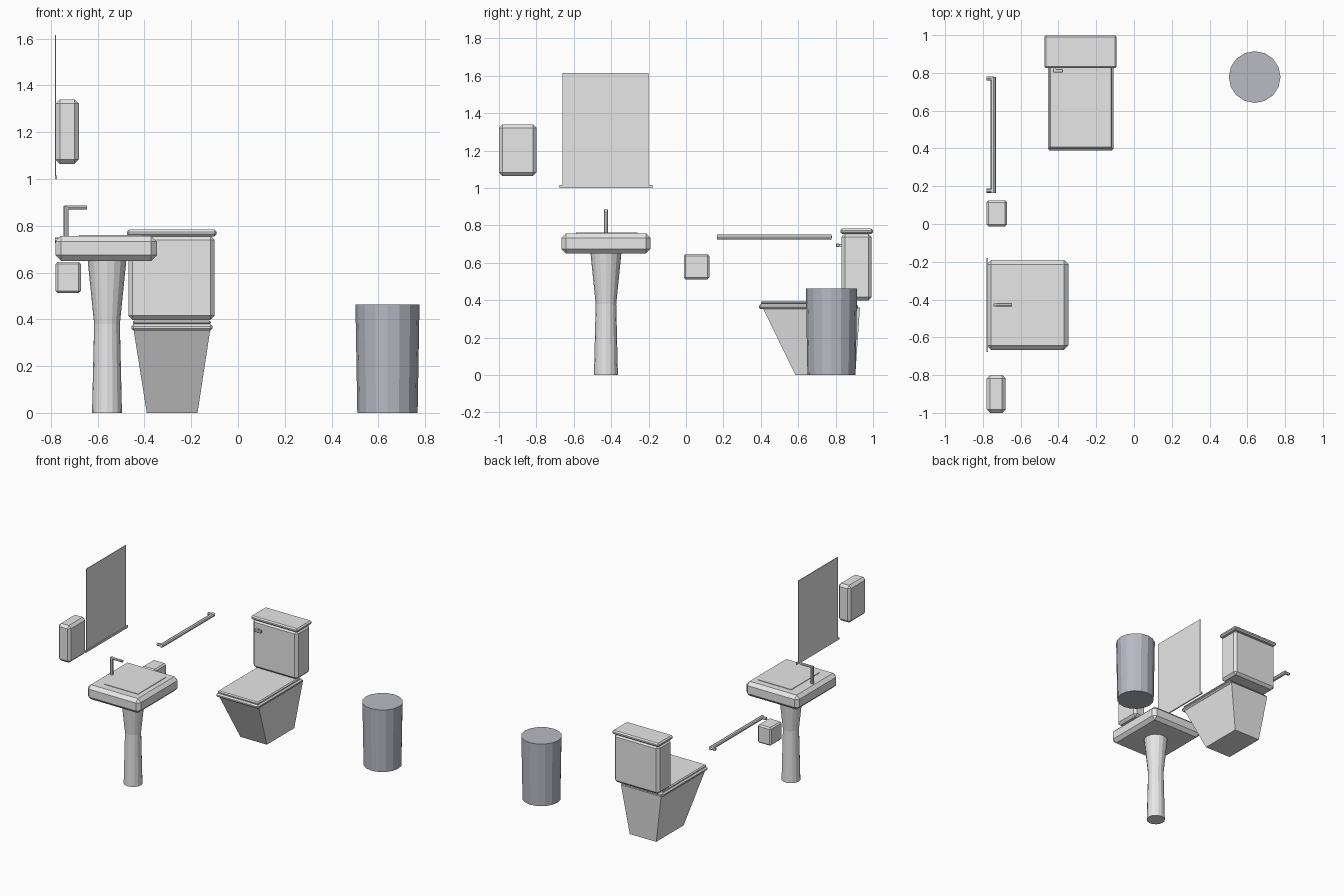
import bpy, bmesh, math
from mathutils import Vector

cube = bpy.data.objects.get("Cube")
if cube:
    bpy.data.objects.remove(cube, do_unlink=True)


def material(name, rgb):
    m = bpy.data.materials.new(name)
    m.use_nodes = True
    color = (*rgb, 1)
    m.diffuse_color = color
    m.node_tree.nodes["Principled BSDF"].inputs["Base Color"].default_value = color
    return m


porcelain = material("porcelain_grey", (0.8, 0.8, 0.8))
bin_grey = material("bin_blue_grey", (0.48, 0.49, 0.55))


def finish(bm, name, mat):
    bmesh.ops.recalc_face_normals(bm, faces=bm.faces)
    mesh = bpy.data.meshes.new(name)
    bm.to_mesh(mesh)
    bm.free()
    mesh.materials.append(mat)
    obj = bpy.data.objects.new(name, mesh)
    bpy.context.collection.objects.link(obj)
    return obj


def box(name, x, y, z, bevel=0, mat=porcelain):
    """Box from its three ranges, with chamfered edges."""
    bm = bmesh.new()
    bmesh.ops.create_cube(bm, size=1)
    for v in bm.verts:
        v.co = [sum(r) / 2 + c * (r[1] - r[0]) for r, c in zip((x, y, z), v.co)]
    if bevel:
        bmesh.ops.bevel(bm, geom=bm.edges[:], offset=bevel, segments=1,
                        affect='EDGES', profile=0.5)
    return finish(bm, name, mat)


def lathe(name, center, profile, sides, mat=porcelain):
    """Capped stack of polygon rings from (radius, height) pairs."""
    bm = bmesh.new()
    rings = []
    for r, z in profile:
        angles = [math.tau * i / sides for i in range(sides)]
        rings.append([bm.verts.new((center[0] + r * math.cos(a),
                                    center[1] + r * math.sin(a), z)) for a in angles])
    for low, high in zip(rings, rings[1:]):
        for i in range(sides):
            j = (i + 1) % sides
            bm.faces.new((low[i], low[j], high[j], high[i]))
    bm.faces.new(rings[0])
    bm.faces.new(rings[-1])
    return finish(bm, name, mat)


def rod(name, start, end, radius, sides=8):
    """Capped cylinder between two points."""
    start, end = Vector(start), Vector(end)
    bm = bmesh.new()
    bmesh.ops.create_cone(bm, cap_ends=True, segments=sides, radius1=radius,
                          radius2=radius, depth=(end - start).length)
    turn = Vector((0, 0, 1)).rotation_difference(end - start).to_matrix()
    bmesh.ops.rotate(bm, verts=bm.verts, matrix=turn)
    bmesh.ops.translate(bm, verts=bm.verts, vec=(start + end) / 2)
    return finish(bm, name, porcelain)


# Wall mirror with its lower ledge
box("mirror", (-0.782, -0.777), (-0.66, -0.2), (1.005, 1.615))
box("mirror_ledge", (-0.782, -0.773), (-0.677, -0.18), (1.0, 1.015))

# Wall dispensers
box("towel_dispenser", (-0.78, -0.68), (-1.0, -0.8), (1.065, 1.34), 0.018)
box("paper_holder", (-0.78, -0.672), (-0.012, 0.125), (0.512, 0.646), 0.01)

# Washbasin on a flared pedestal
sink_y = -0.428
lathe("sink_pedestal", (-0.56, sink_y),
      [(0.064, 0), (0.055, 0.38), (0.083, 0.655)], 16)
box("sink_basin", (-0.78, -0.347), (-0.666, -0.19), (0.65, 0.757), 0.024)
box("basin_panel", (-0.68, -0.407), (-0.588, -0.26), (0.755, 0.761))

# Tap
rod("tap_riser", (-0.735, sink_y, 0.755), (-0.735, sink_y, 0.885), 0.011)
rod("tap_spout", (-0.742, sink_y, 0.878), (-0.645, sink_y, 0.878), 0.009)

# Towel rail and its two brackets
rod("towel_rail", (-0.745, 0.165, 0.738), (-0.745, 0.778, 0.738), 0.014)
for side, y in (("front", 0.176), ("back", 0.77)):
    rod("rail_bracket_" + side, (-0.782, y, 0.738), (-0.745, y, 0.738), 0.011)

# Toilet bowl: tapered block with a strongly raked front
bowl = box("toilet_bowl", (-0.447, -0.118), (0.41, 0.93), (0, 0.36))
for v in bowl.data.vertices:
    if v.co.z < 0.1:
        v.co.x = -0.39 if v.co.x < -0.28 else -0.173
        v.co.y = 0.585 if v.co.y < 0.6 else 0.905

# Seat, cover, cistern, cistern lid and flush lever
box("toilet_seat", (-0.456, -0.109), (0.39, 0.92), (0.352, 0.379), 0.009)
box("seat_cover", (-0.449, -0.116), (0.4, 0.9), (0.377, 0.396), 0.007)
box("cistern", (-0.468, -0.1), (0.832, 0.993), (0.398, 0.757), 0.018)
box("cistern_lid", (-0.475, -0.092), (0.825, 1.0), (0.755, 0.783), 0.009)
box("flush_lever", (-0.43, -0.375), (0.803, 0.82), (0.685, 0.703), 0.003)
box("lever_mount", (-0.43, -0.412), (0.815, 0.835), (0.687, 0.701))

# Waste bin
lathe("waste_bin", (0.639, 0.778), [(0.129, 0), (0.137, 0.463)], 16, bin_grey)
